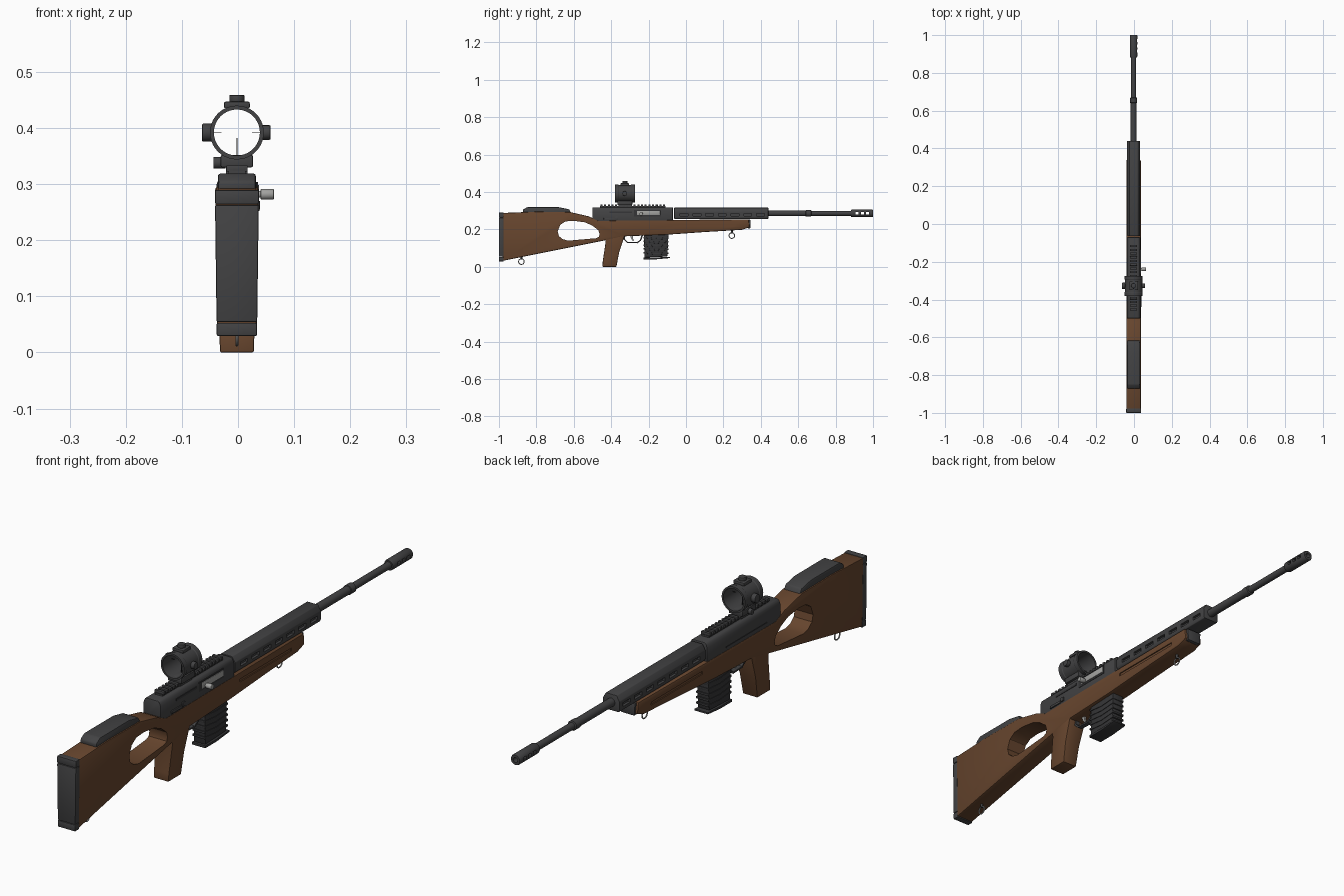
import bpy, bmesh, math
from mathutils import Matrix, Vector

cube = bpy.data.objects.get("Cube")
if cube:
    bpy.data.objects.remove(cube)

CX = -0.002  # centre plane of the rifle


def material(name, colour):
    m = bpy.data.materials.new(name)
    m.use_nodes = True
    m.diffuse_color = (*colour, 1)
    bsdf = m.node_tree.nodes["Principled BSDF"]
    bsdf.inputs["Base Color"].default_value = (*colour, 1)
    bsdf.inputs["Roughness"].default_value = 0.6
    return m


WOOD = material("walnut brown", (0.135, 0.06, 0.027))
METAL = material("gunmetal grey", (0.055, 0.055, 0.057))
DARK = material("magazine black", (0.036, 0.036, 0.038))
STEEL = material("bare steel", (0.36, 0.36, 0.35))
parts = []


def finish(name, bm, mat, bevel=0, segments=2):
    bmesh.ops.recalc_face_normals(bm, faces=bm.faces)
    mesh = bpy.data.meshes.new(name)
    bm.to_mesh(mesh)
    bm.free()
    ob = bpy.data.objects.new(name, mesh)
    bpy.context.collection.objects.link(ob)
    if mat:
        mesh.materials.append(mat)
        parts.append(ob)
    if bevel:
        mod = ob.modifiers.new("Bevel", "BEVEL")
        mod.width, mod.segments, mod.limit_method = bevel, segments, "ANGLE"
        apply(ob, mod)
    return ob


def apply(ob, mod):
    bpy.context.view_layer.objects.active = ob
    bpy.ops.object.modifier_apply(modifier=mod.name)


def prism(name, pts, width, mat, bevel=0, slope=0):
    """Side profile of (y, z) points, half width = width + slope * z."""
    bm = bmesh.new()
    sides = [[bm.verts.new((CX + s * (width + slope * z), y, z)) for y, z in pts] for s in (-1, 1)]
    bridge(bm, *sides)
    return finish(name, bm, mat, bevel)


def section(name, half, y0, y1, mat, bevel=0):
    """Mirrored cross-section of (x, z) points drawn along y."""
    pts = half + [(-x, z) for x, z in reversed(half)]
    bm = bmesh.new()
    ends = [[bm.verts.new((CX + x, y, z)) for x, z in pts] for y in (y0, y1)]
    bridge(bm, *ends)
    return finish(name, bm, mat, bevel)


def bridge(bm, a, b):
    bm.faces.new(a)
    bm.faces.new(b)
    for i in range(len(a)):
        j = (i + 1) % len(a)
        bm.faces.new((a[i], a[j], b[j], b[i]))


def boxes(name, items, mat, bevel=0):
    """One object from boxes given as (centre, size)."""
    bm = bmesh.new()
    for centre, size in items:
        place = Matrix.Translation(Vector(centre) + Vector((CX, 0, 0)))
        bmesh.ops.create_cube(bm, size=1, matrix=place @ Matrix.Diagonal((*size, 1)))
    return finish(name, bm, mat, bevel)


def lathe(name, profile, z, mat, closed=False, steps=32):
    """Turn (y, radius) points about a line along y."""
    bm = bmesh.new()
    vs = [bm.verts.new((CX, y, z + r)) for y, r in profile]
    es = [bm.edges.new(p) for p in zip(vs, vs[1:] + (vs[:1] if closed else []))]
    bmesh.ops.spin(bm, geom=vs + es, cent=(CX, 0, z), axis=(0, 1, 0), angle=math.tau, steps=steps)
    bmesh.ops.remove_doubles(bm, verts=bm.verts, dist=1e-5)
    return finish(name, bm, mat)


def rod(name, start, end, radius, mat, bevel=0, sides=20):
    a, b = (Vector(p) + Vector((CX, 0, 0)) for p in (start, end))
    bm = bmesh.new()
    place = Matrix.Translation((a + b) / 2) @ (b - a).to_track_quat("Z", "Y").to_matrix().to_4x4()
    bmesh.ops.create_cone(bm, cap_ends=True, segments=sides, radius1=radius, radius2=radius,
                          depth=(b - a).length, matrix=place)
    return finish(name, bm, mat, bevel)


def cut(ob, cutter):
    cutter.hide_render = True
    mod = ob.modifiers.new("Cut", "BOOLEAN")
    mod.operation, mod.object, mod.solver = "DIFFERENCE", cutter, "EXACT"
    apply(ob, mod)
    bpy.data.objects.remove(cutter)


# Wooden stock with thumbhole and side grooves
stock = prism("stock", [(-.98, .288), (-.8, .295), (-.62, .293), (-.52, .27), (-.47, .247), (.335, .254),
                        (.34, .212), (.3, .198), (.1, .186), (-.1, .172), (-.33, .163),
                        (-.447, .139), (-.98, .032)], .035, WOOD, .005, .013)
cut(stock, prism("thumbhole_cutter", [(-.686, .19), (-.68, .165), (-.66, .148), (-.63, .14), (-.56, .146),
                                      (-.48, .153), (-.466, .16), (-.462, .175), (-.468, .195), (-.5, .22),
                                      (-.54, .238), (-.6, .246), (-.645, .243), (-.672, .225)], .1, None))
cut(stock, boxes("groove_cutter", [((s * .039, .11, .222), (.01, .3, .011)) for s in (-1, 1)], None))
prism("pistol_grip", [(-.447, 0), (-.372, 0), (-.357, .08), (-.327, .17), (-.33, .2), (-.44, .2),
                      (-.43, .13), (-.445, .03)], .03, WOOD, .003, .038)
section("fore_end_cap", [(.028, .206), (.031, .252)], .33, .345, METAL, .003)

# Butt pad in three bands and cheek rest
for label, low, high in (("lower", .029, .053), ("middle", .054, .263), ("upper", .264, .29)):
    prism("butt_pad_" + label, [(-1, low), (-1, high), (-.976, high), (-.976, low)], .0355, METAL, .003, .013)
prism("cheek_rest", [(-.872, .285), (-.872, .305), (-.85, .319), (-.68, .319), (-.625, .308), (-.612, .285)],
      .034, METAL, .005)

# Receiver, bolt and controls
section("receiver", [(.036, .24), (.036, .3), (.031, .313), (.024, .318)], -.5, -.07, METAL, .004)
boxes("ejection_port", [((.0355, -.205, .287), (.004, .145, .034))], DARK)
boxes("bolt", [((.036, -.2, .288), (.007, .125, .022))], STEEL, .002)
rod("bolt_handle_stem", (.03, -.24, .282), (.05, -.24, .282), .006, STEEL)
rod("bolt_handle_knob", (.042, -.24, .282), (.066, -.24, .282), .0095, STEEL, .002)
boxes("receiver_rib", [((.036, -.35, .292), (.004, .12, .008))], DARK)
boxes("receiver_seam", [((-.036, -.3, .262), (.003, .24, .004))], DARK)
boxes("selector_lever", [((.037, -.41, .257), (.007, .06, .01)), ((.037, -.37, .262), (.008, .014, .016))], METAL, .001)

# Top rail with teeth
boxes("rail_base", [((0, -.285, .319), (.03, .35, .01))], METAL)
boxes("rail_teeth", [((0, -.452 + i * .0197, .328), (.038, .011, .011)) for i in range(18)], METAL, .001)

# Handguard with vents on both sides
guard = section("handguard", [(.03, .256), (.034, .264), (.034, .296), (.022, .316)], -.063, .44, METAL, .002)
cut(guard, boxes("vent_cutter", [((s * .034, -.01 + i * .068, .278), (.02, .042, .014))
                                 for s in (-1, 1) for i in range(7)], None))

# Barrel and ported muzzle brake
lathe("barrel", [(.4, 0), (.4, .0155), (.64, .0155), (.642, .018), (.668, .018), (.67, .013), (.89, .013),
                 (.89, 0)], .286, METAL)
brake = lathe("muzzle_brake", [(.882, .011), (.882, .018), (.888, .02), (.996, .02), (1, .018), (1, .009),
                               (.882, .009)], .286, METAL, closed=True)
cut(brake, boxes("port_cutter", [((0, .915 + i * .028, .286), (.06, .016, .013)) for i in range(3)], None))

# Magazine with slanted ribs and floor plate
prism("magazine", [(-.225, .185), (-.093, .185), (-.1, .055), (-.222, .05)], .024, DARK, .003)
for i in range(5):
    z = .068 + i * .02
    prism("magazine_rib", [(-.227, z + .004), (-.16, z - .003), (-.093, z + .002), (-.093, z + .01),
                           (-.16, z + .005), (-.227, z + .012)], .026, DARK, .001)
prism("magazine_floor_plate", [(-.228, .04), (-.16, .04), (-.085, .047), (-.085, .054), (-.16, .05),
                               (-.228, .05)], .028, DARK, .002)

# Trigger and guard
outer = [(-.335, .172), (-.333, .145), (-.315, .128), (-.26, .126), (-.24, .14), (-.228, .175)]
inner = [(-.327, .172), (-.326, .148), (-.312, .134), (-.263, .132), (-.246, .144), (-.236, .175)]
prism("trigger_guard", outer + inner[::-1], .009, METAL)
prism("trigger", [(-.3, .172), (-.285, .172), (-.284, .155), (-.278, .14), (-.284, .138), (-.294, .153)],
      .004, STEEL)

# Sling loops
for end, y, z in (("rear", -.88, .028), ("front", .245, .167)):
    bpy.ops.mesh.primitive_torus_add(major_radius=.015, minor_radius=.0025, major_segments=28, minor_segments=8,
                                     location=(CX, y, z), rotation=(0, math.pi / 2, 0))
    loop = bpy.context.object
    loop.name = end + "_sling_loop"
    loop.data.materials.append(STEEL)
    parts.append(loop)
    rod(end + "_sling_stud", (0, y, z + .012), (0, y, z + .034), .005, METAL, sides=12)

# Sight tube, knobs, mount and reticle
SY, SZ = -.327, .392
tube = [(-.053, .041), (-.053, .048), (-.035, .048), (-.032, .046), (.032, .046), (.035, .048),
        (.053, .048), (.053, .041)]
lathe("sight_tube", [(SY + y, r) for y, r in tube], SZ, METAL, closed=True, steps=40)
boxes("sight_turret_base", [((0, SY, .441), (.046, .046, .012))], METAL, .003)
rod("top_knob", (0, SY, .445), (0, SY, .459), .0135, METAL, .002)
rod("right_knob", (-.044, SY, SZ), (-.062, SY, SZ), .016, METAL, .002)
rod("left_knob", (.044, SY, SZ), (.06, SY, SZ), .013, METAL, .002)
boxes("sight_mount", [((0, SY, .341), (.058, .08, .022))], METAL, .003)
boxes("sight_mount_foot", [((0, SY, .325), (.038, .07, .016))], METAL)
rod("mount_screw", (-.02, SY, .338), (-.042, SY, .338), .0105, METAL, .002)
boxes("reticle", [((0, SY, SZ - .026), (.0016, .002, .032)), ((.034, SY, SZ), (.014, .002, .001)),
                  ((-.034, SY, SZ), (.014, .002, .001))], DARK)

# Smooth rounded surfaces while keeping hard edges
bpy.ops.object.select_all(action="DESELECT")
for ob in parts:
    ob.select_set(True)
bpy.context.view_layer.objects.active = parts[0]
bpy.ops.object.shade_smooth_by_angle(angle=math.radians(32))
